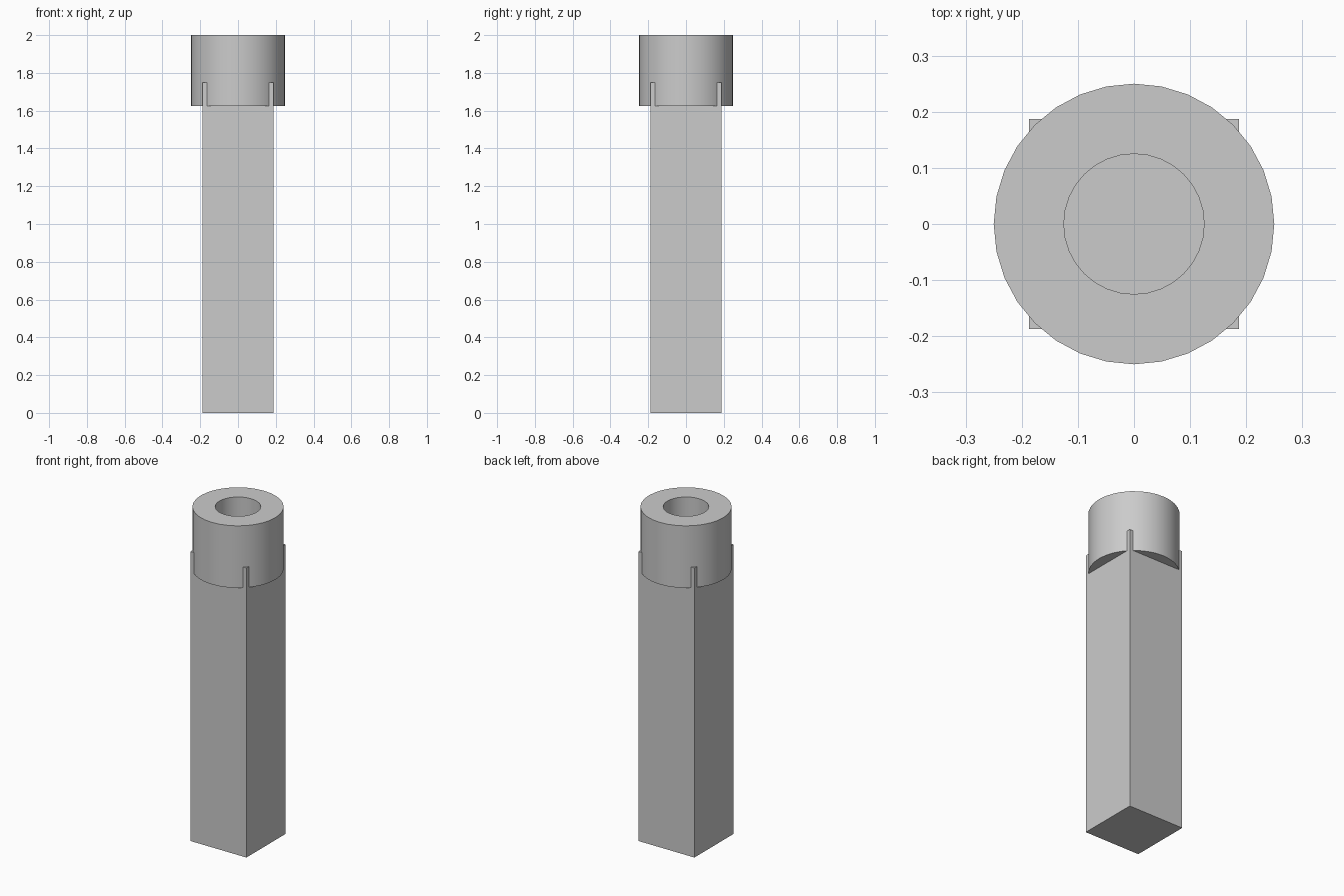
import bpy, bmesh, math
from mathutils import Vector

cube = bpy.data.objects.get("Cube")
if cube:
    bpy.data.objects.remove(cube, do_unlink=True)

grey = bpy.data.materials.new("plain grey")
grey.use_nodes = True
color = (0.6, 0.6, 0.6, 1)
grey.diffuse_color = color
grey.node_tree.nodes["Principled BSDF"].inputs["Base Color"].default_value = color


def add_object(name, bm):
    mesh = bpy.data.meshes.new(name)
    bmesh.ops.recalc_face_normals(bm, faces=bm.faces[:])
    bm.to_mesh(mesh)
    bm.free()
    mesh.materials.append(grey)
    obj = bpy.data.objects.new(name, mesh)
    bpy.context.collection.objects.link(obj)
    return obj


# Square post, its top corners poking through the collar
bm = bmesh.new()
bmesh.ops.create_cube(bm, size=1)
bmesh.ops.translate(bm, verts=bm.verts, vec=(0, 0, 0.5))
bmesh.ops.scale(bm, verts=bm.verts, vec=(0.375, 0.375, 1.75))
add_object("square_post", bm)

# Round collar with a central bore: rectangular profile spun around z
bm = bmesh.new()
profile = [(0.125, 1.625), (0.25, 1.625), (0.25, 2.0), (0.125, 2.0)]
verts = [bm.verts.new((r, 0, z)) for r, z in profile]
edges = [bm.edges.new((verts[i], verts[(i + 1) % 4])) for i in range(4)]
bmesh.ops.spin(bm, geom=verts + edges, cent=Vector(), axis=(0, 0, 1),
               angle=math.tau, steps=32, use_duplicate=False)
bmesh.ops.remove_doubles(bm, verts=bm.verts[:], dist=0.0001)
collar = add_object("round_collar", bm)

bpy.ops.object.select_all(action='DESELECT')
collar.select_set(True)
bpy.context.view_layer.objects.active = collar
bpy.ops.object.shade_smooth_by_angle(angle=math.radians(30))
